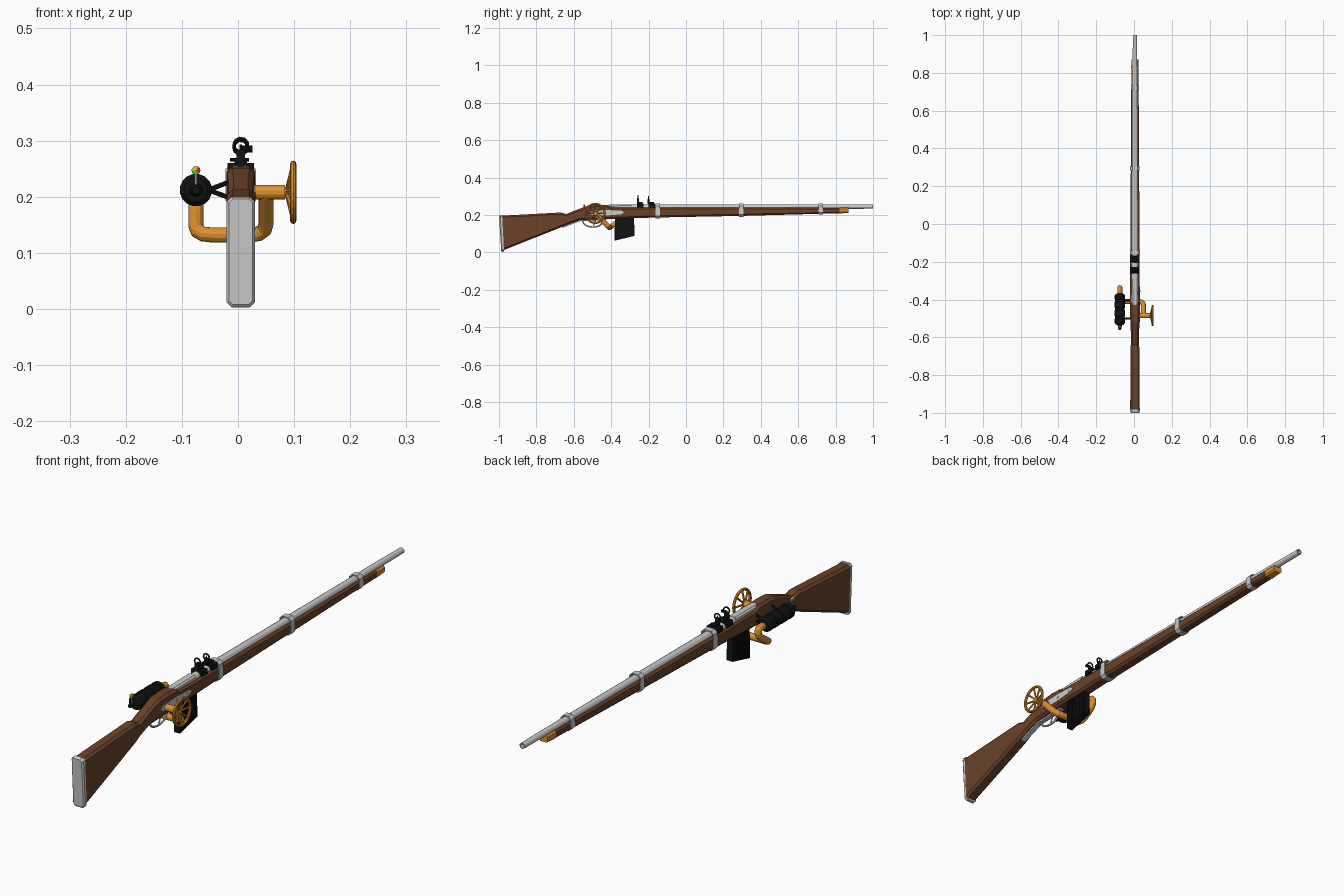
import bpy, math
from mathutils import Vector, Matrix

if "Cube" in bpy.data.objects:
    bpy.data.objects.remove(bpy.data.objects["Cube"])

CX = 0.005          # centre line of the gun
TX, TZ = -0.075, 0.212   # tank axis


def mat(name, r, g, b):
    m = bpy.data.materials.new(name)
    m.diffuse_color = (r, g, b, 1)
    m.use_nodes = True
    m.node_tree.nodes["Principled BSDF"].inputs["Base Color"].default_value = m.diffuse_color
    return m


WOOD = mat("wood", 0.15, 0.055, 0.022)
BRASS = mat("brass", 0.72, 0.28, 0.03)
BLACK = mat("black", 0.006, 0.006, 0.006)
STEEL = mat("steel", 0.5, 0.5, 0.5)
GREEN, YELLOW, RED = mat("green", .05, .5, .05), mat("yellow", .8, .6, .05), mat("red", .6, .03, .03)


def add(name, verts, faces, material=None):
    me = bpy.data.meshes.new(name)
    me.from_pydata(verts, [], faces)
    me.update()
    ob = bpy.data.objects.new(name, me)
    bpy.context.collection.objects.link(ob)
    if material:
        me.materials.append(material)
    return ob


def loft(name, rings, material=None, closed=False):
    """Skin between equal-length rings; caps on both ends unless closed."""
    n, k = len(rings[0]), len(rings)
    faces = []
    for i in range(k if closed else k - 1):
        a, b = i * n, (i + 1) % k * n
        faces += [(a + j, a + (j + 1) % n, b + (j + 1) % n, b + j) for j in range(n)]
    if not closed:
        faces += [tuple(reversed(range(n))), tuple(range((k - 1) * n, k * n))]
    ob = add(name, [v for r in rings for v in r], faces, material)
    import bmesh
    bm = bmesh.new()
    bm.from_mesh(ob.data)
    bmesh.ops.recalc_face_normals(bm, faces=bm.faces)
    bm.to_mesh(ob.data)
    bm.free()
    return ob


def octagon(y, zb, zt, hw=0.0255, c=0.009, dy=0.0):
    """Chamfered section across the gun; dy leans the top backward or forward."""
    pts = [(-hw, zb + c), (-hw + c, zb), (hw - c, zb), (hw, zb + c),
           (hw, zt - c), (hw - c, zt), (c - hw, zt), (-hw, zt - c)]
    return [(CX + x, y + dy * (z - zb) / (zt - zb), z) for x, z in pts]


def lathe(name, profile, x, material=None, n=12):
    """Round part along y; profile holds (y, radius, z centre)."""
    rings = [[(x + r * math.cos((i + .5) * math.tau / n), y, z + r * math.sin((i + .5) * math.tau / n))
              for i in range(n)] for y, r, z in profile]
    return loft(name, rings, material)


def tube(name, pts, r, material=None, n=8, bend=0.0):
    """Pipe along a path with optionally rounded corners."""
    p = [Vector(q) for q in pts]
    path = [p[0]]
    for a, b, c in zip(p, p[1:], p[2:]):
        if bend:
            s = b + (a - b).normalized() * min(bend, (a - b).length * .48)
            e = b + (c - b).normalized() * min(bend, (c - b).length * .48)
            path += [s.lerp(b, t).lerp(b.lerp(e, t), t) for t in (0, .33, .67, 1)]
        else:
            path.append(b)
    path.append(p[-1])
    rings, side = [], None
    for i, q in enumerate(path):
        d = (path[min(i + 1, len(path) - 1)] - path[max(i - 1, 0)]).normalized()
        side = d.orthogonal() if side is None else side - d * side.dot(d)
        side.normalize()
        up = d.cross(side)
        rings.append([q + r * (side * math.cos(j * math.tau / n) + up * math.sin(j * math.tau / n))
                      for j in range(n)])
    return loft(name, rings, material)


def prism(name, yz, x0, x1, material=None):
    return loft(name, [[(x, y, z) for y, z in yz] for x in (x0, x1)], material)


def box(name, x, y, z, sx, sy, sz, material=None):
    yz = [(y - sy / 2, z - sz / 2), (y + sy / 2, z - sz / 2), (y + sy / 2, z + sz / 2), (y - sy / 2, z + sz / 2)]
    return prism(name, yz, x - sx / 2, x + sx / 2, material)


# Wooden stock, butt plate and brass nose
loft("stock", [octagon(-.975, .012, .196, .025, dy=-.008), octagon(-.67, .133, .213, .024),
               octagon(-.64, .146, .205, .022), octagon(-.57, .172, .233, .022),
               octagon(-.52, .174, .251, .0245), octagon(-.47, .176, .254),
               octagon(-.42, .177, .252), octagon(-.40, .178, .242),
               octagon(-.17, .186, .24, .025), octagon(.3, .195, .24, .022),
               octagon(.83, .209, .238, .019, .006)], WOOD)
loft("butt_plate", [octagon(-.988, .008, .196, .021, .007, -.012), octagon(-.983, .003, .2, dy=-.01),
                    octagon(-.973, .005, .2, dy=-.01)])
loft("nose_cap", [octagon(.82, .208, .239, .02, .006), octagon(.87, .211, .239, .019, .006)], BRASS)

# Barrel with bored muzzle, and breech tang
lathe("barrel", [(-.43, .016, .238), (-.40, .0175, .238), (-.16, .0165, .239), (.87, .0125, .2445),
                 (1, .0115, .2445), (1, .0075, .2445), (.95, .0075, .2445)], CX)
loft("breech", [octagon(-.425, .225, .254, .017, .006), octagon(-.29, .225, .256, .018, .006)])

# Barrel bands
for i, (y, zb, hw) in enumerate([(-.15, .182, .027), (.295, .19, .025), (.72, .202, .022)]):
    def ring(yy, g): return octagon(yy, zb + g, .26 - g, hw - g, .011 - g / 2)
    loft(f"barrel_band_{i+1}", [ring(y - .012, 0), ring(y + .012, 0), ring(y + .012, .004), ring(y - .012, .004)],
         closed=True)

# Lock plate with screws on the right, trigger guard and trigger
prism("lock_plate", [(-.52, .208), (-.49, .195), (-.42, .197), (-.35, .203), (-.33, .212), (-.345, .223),
                     (-.43, .226), (-.5, .222)], .02, .0325)
for i, y in enumerate((-.355, -.42)):
    tube(f"lock_screw_{i+1}", [(.03, y, .213), (.0345, y, .213)], .005)
prism("guard_plate", [(-.66, .131), (-.57, .166), (-.43, .171), (-.43, .18), (-.57, .178), (-.66, .142)],
      CX - .01, CX + .01)
tube("trigger_guard", [(CX, -.555, .17), (CX, -.54, .143), (CX, -.495, .133), (CX, -.455, .143), (CX, -.44, .174)],
     .004, None, 6, .02)
tube("trigger", [(CX, -.49, .175), (CX, -.485, .158), (CX, -.495, .142)], .003, None, 6, .01)

# Ribbed magazine
prism("magazine", [(-.38, .19), (-.382, .062), (-.275, .088), (-.278, .19)], CX - .013, CX + .013, BLACK)
for i in range(5):
    y = -.369 + i * .0205
    zb = .066 + (y + .38) * .24
    prism(f"magazine_rib_{i+1}", [(y - .005, zb), (y + .005, zb + .0024), (y + .005, .185), (y - .005, .185)],
          CX - .0165, CX + .0165, BLACK)

# Sights: clamp base, column, open ring or post with ears, side knobs
for tag, y, top in (("rear", -.245, .292), ("front", -.183, .288)):
    box(f"{tag}_sight_base", CX, y, .25, .047, .034, .02, BLACK)
    box(f"{tag}_sight_rail", CX, y, .263, .022, .026, .01, BLACK)
    yc = y - .012 if tag == "rear" else y - .018
    box(f"{tag}_sight_column", CX, yc, .271, .015, .012, .026, BLACK)
    a0, a1 = (.62, 2.38) if tag == "rear" else (.72, 2.28)
    arc = [(CX + .0125 * math.sin(a), yc, top + .0125 * math.cos(a))
           for a in (math.pi * (a0 - .45 + (a1 - a0 + .9) * t / 12) for t in range(13))]
    tube(f"{tag}_sight_ring", arc, .003, BLACK, 6)
    tube(f"{tag}_sight_cross_pin", [(-.014, y, .266), (.02, y, .266)], .0035, BLACK)
tube("front_sight_post", [(CX, -.201, .275), (CX, -.201, .293)], .0022, BLACK, 6)
tube("rear_sight_knob", [(CX, -.257, .285), (.026, -.257, .285)], .006, BLACK)

# Pressure tank with grooves, end nubs and struts to the stock
prof = [(-.56, .007), (-.545, .01), (-.535, .012), (-.533, .021), (-.522, .029)]
for y in (-.495, -.45, -.405):
    prof += [(y - .008, .029), (y - .006, .0265), (y + .006, .0265), (y + .008, .029)]
prof += [(-.38, .029), (-.37, .021), (-.368, .012), (-.35, .012)]
lathe("tank", [(y, r, TZ) for y, r in prof], TX, BLACK, 16)
for y in (-.5, -.405):
    for z in (.226, .199):
        tube("tank_strut", [(TX + .022, y, TZ), (-.017, y, z)], .0045, BLACK, 6)

# Gauge: three coloured dial sectors, backing and stem
tube("gauge_stem", [(TX, -.545, .222), (TX, -.545, .244)], .0025, STEEL, 6)
for name, m, a in (("gauge_red", RED, -.33), ("gauge_yellow", YELLOW, .33), ("gauge_green", GREEN, 1)):
    fan = [(TX, .247)] + [(TX + .008 * math.cos(math.pi * (a + t * .1667)), .247 + .008 * math.sin(math.pi * (a + t * .1667)))
                          for t in range(5)]
    loft(name, [[(x, y, z) for x, z in fan] for y in (-.549, -.541)], m)

# Brass pipe from tank, under the stock, up to the valve
WY, WZ = -.485, .208
tube("pipe", [(TX, -.365, TZ), (TX, -.337, TZ), (TX, -.337, .18), (TX, -.41, .132), (.05, -.41, .132),
              (.05, WY, WZ)], .0135, BRASS, 12, .028)
tube("valve_axle", [(.02, WY, WZ), (.084, WY, WZ)], .0135, BRASS, 12)
tube("wheel_hub", [(.08, WY, WZ), (.092, WY, WZ)], .009, BRASS, 12)

# Hand wheel: rim and dished spokes
bpy.ops.mesh.primitive_torus_add(major_segments=24, minor_segments=8, major_radius=.051, minor_radius=.0055,
                                 location=(.0985, WY, WZ), rotation=(0, math.pi / 2, 0))
rim = bpy.context.object
rim.name = "wheel_rim"
rim.data.materials.append(BRASS)
for i in range(8):
    a = i * math.tau / 8
    tube(f"wheel_spoke_{i+1}", [(.086, WY, WZ), (.0985, WY + .05 * math.cos(a), WZ + .05 * math.sin(a))],
         .0038, BRASS, 6)
